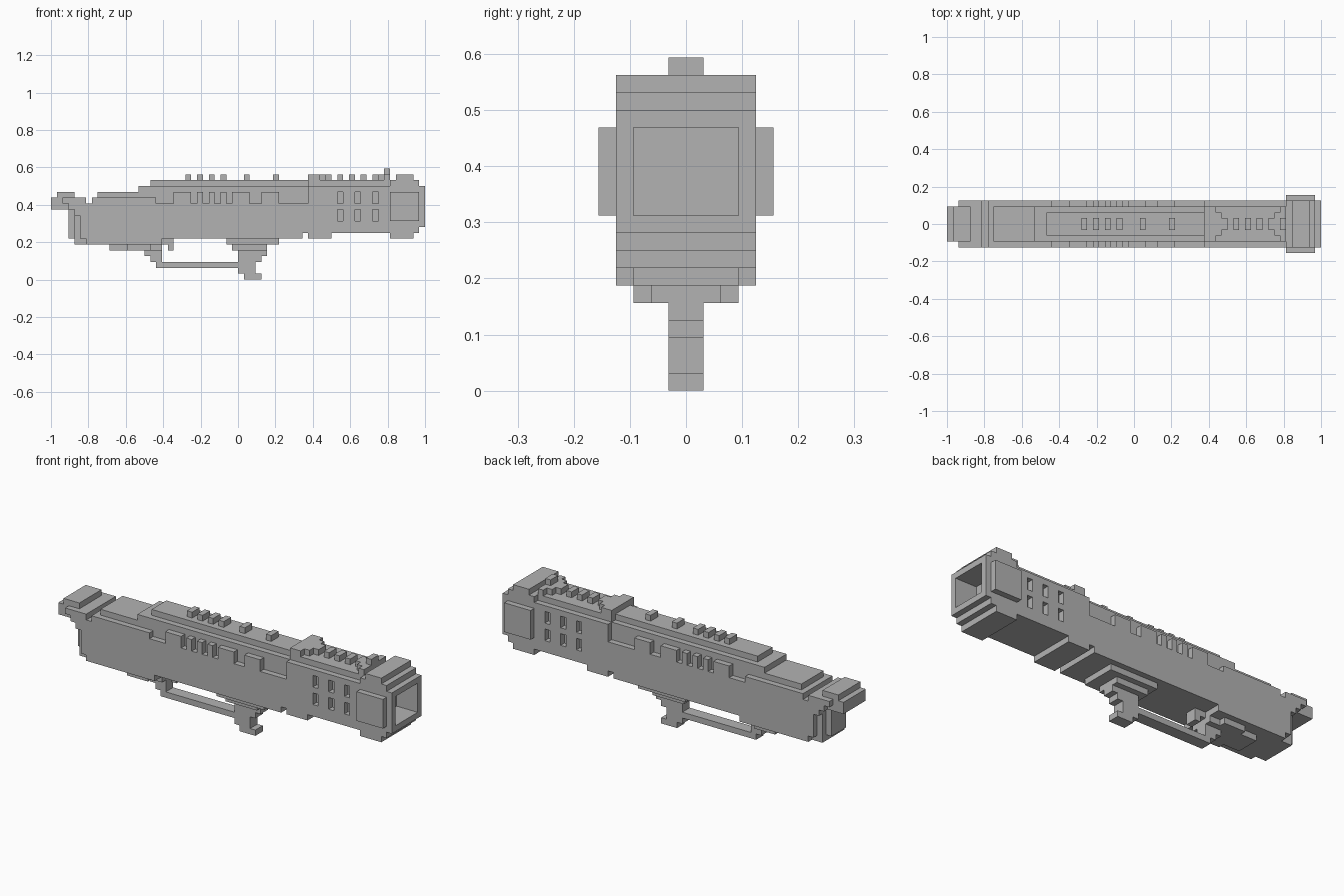
import bpy
import bmesh
from itertools import product

UNIT = 1 / 32  # edge of one building block

cube = bpy.data.objects.get("Cube")
if cube:
    bpy.data.objects.remove(cube)

grey = bpy.data.materials.new("plain grey")
grey.use_nodes = True
grey.diffuse_color = (0.45, 0.45, 0.45, 1)
grey.node_tree.nodes["Principled BSDF"].inputs["Base Color"].default_value = grey.diffuse_color


def cells(box):
    """Block cells of a box (x0, x1, inner, outer, z0, z1), mirrored across y."""
    x0, x1, inner, outer, z0, z1 = box
    for x, y, z in product(range(x0, x1), range(inner, outer), range(z0, z1)):
        yield x, y, z
        yield x, -1 - y, z


def block_part(name, boxes, cuts=()):
    """Join mirrored boxes, carve the cuts and keep only the outer skin."""
    solid = {c for b in boxes for c in cells(b)} - {c for b in cuts for c in cells(b)}
    bm = bmesh.new()
    corners = {}

    def vert(p):
        if p not in corners:
            corners[p] = bm.verts.new([c * UNIT for c in p])
        return corners[p]

    for cell in solid:
        for axis, side in product(range(3), (0, 1)):
            beside = list(cell)
            beside[axis] += 2 * side - 1
            if tuple(beside) in solid:
                continue
            ring = []
            for a, b in ((0, 0), (1, 0), (1, 1), (0, 1)):
                p = list(cell)
                p[axis] += side
                p[(axis + 1) % 3] += a
                p[(axis + 2) % 3] += b
                ring.append(vert(tuple(p)))
            bm.faces.new(ring if side else ring[::-1])
    bmesh.ops.dissolve_limit(bm, angle_limit=0.01, verts=bm.verts[:], edges=bm.edges[:])
    bmesh.ops.triangulate(bm, faces=[f for f in bm.faces if len(f.verts) > 4])
    mesh = bpy.data.meshes.new(name)
    bm.to_mesh(mesh)
    bm.free()
    mesh.materials.append(grey)
    obj = bpy.data.objects.new(name, mesh)
    bpy.context.collection.objects.link(obj)
    return obj


def row(starts, outer, z0, z1, inner=0):
    """One-block-long boxes repeated along x."""
    return [(x, x + 1, inner, outer, z0, z1) for x in starts]


# Rear body: rounded back, core, raised side panels and top plate
rear_body = [
    (-29, -26, 0, 2, 7, 12), (-28, -13, 0, 3, 6, 12),
    (-27, 12, 0, 4, 7, 13), (-26, -13, 0, 4, 6, 7),
    (-28, -26, 0, 4, 11, 14), (-29, -26, 0, 4, 12, 14), (-30, -29, 0, 4, 13, 14),
    (-25, -14, 0, 4, 13, 14), (-24, -17, 0, 3, 13, 15),
    (-17, 12, 0, 3, 13, 16), (-15, 12, 0, 2, 16, 17),
]
side_panels = [(-11, -8, 3, 4, 13, 15), (-1, 2, 3, 4, 13, 15), (4, 7, 3, 4, 13, 15)]
side_panels += row((-7, -5, -3), 4, 13, 15, inner=3)
block_part("rear_body", rear_body + side_panels, [(11, 12, 0, 4, 7, 8)])

# Tail overhang at the back
block_part("tail", [(-32, -28, 0, 3, 12, 14), (-31, -28, 0, 3, 14, 15)])

# Front body with two rows of side windows
windows = [b for z in (10, 13) for b in row((17, 20, 23), 4, z, z + 2, inner=3)]
block_part("front_body", [
    (12, 26, 0, 4, 8, 16), (12, 16, 0, 4, 7, 8), (12, 26, 0, 3, 16, 17),
], windows)

# Muzzle block with square bore and side plates
block_part("muzzle", [
    (26, 30, 0, 4, 7, 17), (27, 30, 0, 4, 17, 18), (30, 31, 0, 4, 8, 17),
    (31, 32, 0, 4, 9, 16), (26, 31, 4, 5, 10, 15),
], [(28, 32, 0, 3, 10, 15)])

# Ribs along the top, stepped end plates and front sight
block_part("rear_top_ribs", row((-9, -7, -5, -3, 1, 6), 1, 17, 18))
block_part("front_top_ribs", row((17, 19, 21), 1, 17, 18))
block_part("stepped_collar", [(12, 14, 0, 3, 17, 18), (14, 15, 0, 2, 17, 18), (15, 16, 0, 1, 17, 18)])
block_part("front_sight", [
    (23, 24, 0, 1, 17, 18), (24, 25, 0, 2, 17, 18), (25, 26, 0, 3, 17, 18), (25, 26, 0, 1, 18, 19),
])

# Lower plate, trigger and guard
block_part("lower_plate", [(-22, -13, 0, 2, 5, 6), (-19, -15, 0, 3, 5, 6)])
block_part("trigger", [(-13, -11, 0, 1, 6, 7), (-12, -11, 0, 1, 5, 6)])
block_part("trigger_guard", [
    (-16, -13, 0, 1, 4, 5), (-15, -13, 0, 1, 3, 4), (-14, 0, 0, 1, 2, 3),
    (-2, 7, 0, 3, 6, 7), (-1, 5, 0, 2, 5, 6), (0, 5, 0, 1, 4, 5),
    (0, 4, 0, 1, 3, 4), (0, 3, 0, 1, 1, 3), (1, 4, 0, 1, 0, 1),
])
